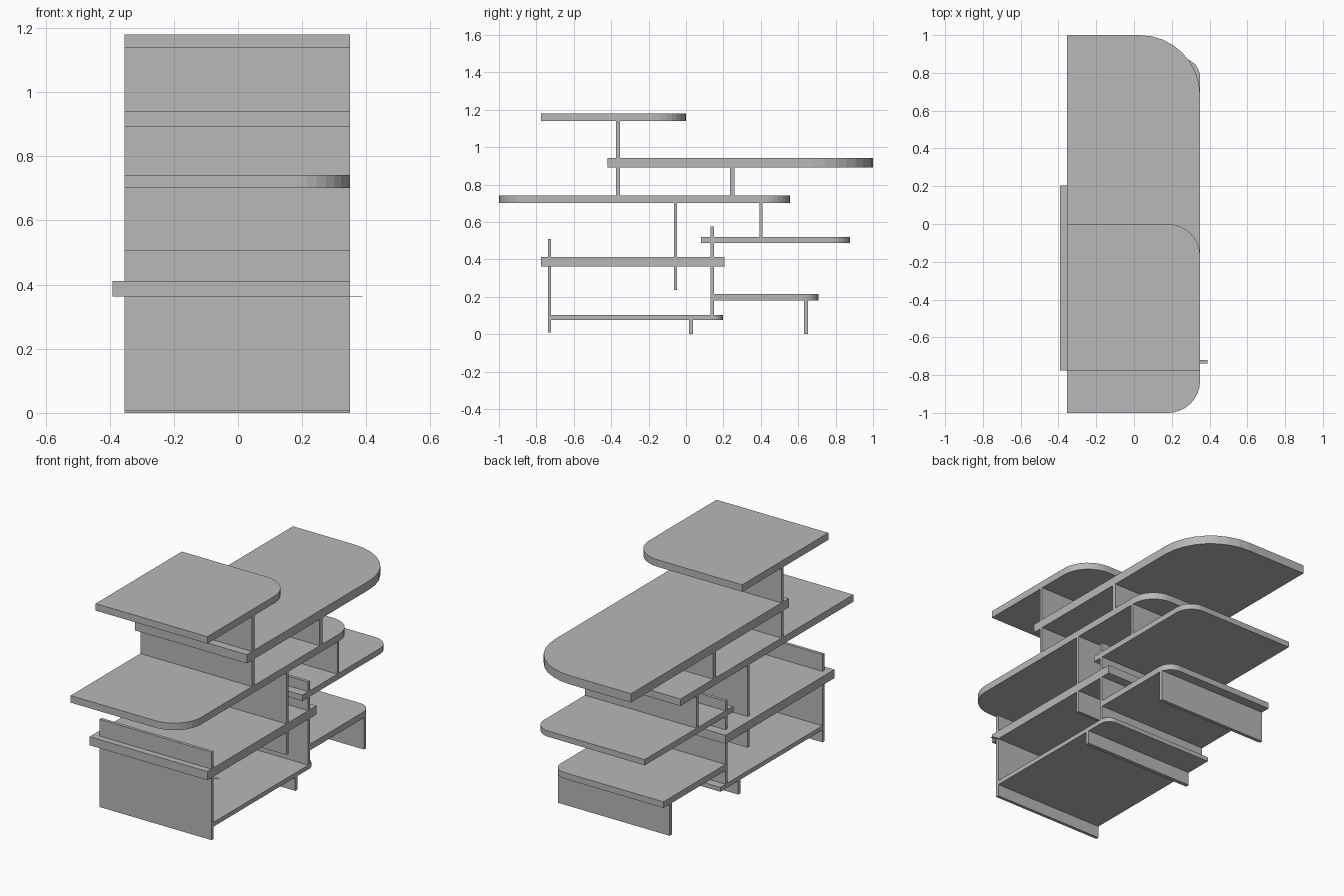
import bpy, bmesh, math

cube = bpy.data.objects.get("Cube")
if cube:
    bpy.data.objects.remove(cube, do_unlink=True)

grey = bpy.data.materials.new("plain_grey")
grey.use_nodes = True
colour = (0.48, 0.48, 0.48, 1)
grey.diffuse_color = colour
grey.node_tree.nodes["Principled BSDF"].inputs["Base Color"].default_value = colour

LEFT, RIGHT = -0.354, 0.35


def slab(name, y0, y1, z0, z1, back=0, front=0, x0=LEFT, x1=RIGHT, steps=8):
    """Flat board whose +x corners may be rounded at the front and back ends."""
    outline = [(x0, y0)]
    for radius, side, y, start in ((front, 1, y0, -90), (back, -1, y1, 0)):
        if radius:
            for i in range(steps + 1):
                a = math.radians(start + 90 * i / steps)
                outline.append((x1 - radius + radius * math.cos(a),
                                y + side * radius + radius * math.sin(a)))
        else:
            outline.append((x1, y))
    outline.append((x0, y1))

    bm = bmesh.new()
    base = bm.faces.new([bm.verts.new((x, y, z0)) for x, y in outline])
    new = bmesh.ops.extrude_face_region(bm, geom=[base])["geom"]
    top = [v for v in new if isinstance(v, bmesh.types.BMVert)]
    bmesh.ops.translate(bm, verts=top, vec=(0, 0, z1 - z0))
    bmesh.ops.recalc_face_normals(bm, faces=bm.faces)
    mesh = bpy.data.meshes.new(name)
    bm.to_mesh(mesh)
    bm.free()
    mesh.materials.append(grey)
    obj = bpy.data.objects.new(name, mesh)
    bpy.context.collection.objects.link(obj)
    return obj


# Shelves, from the top down
slab("top_shelf", -0.775, 0.0, 1.14, 1.18, back=0.17)
slab("upper_long_shelf", -0.42, 1.0, 0.892, 0.942, back=0.32)
slab("middle_long_shelf", -1.0, 0.555, 0.702, 0.742, back=0.14, front=0.17)
slab("back_shelf", 0.08, 0.877, 0.487, 0.52, back=0.1)
slab("square_shelf", -0.775, 0.205, 0.363, 0.412, x0=-0.392)
slab("low_back_shelf", 0.14, 0.708, 0.18, 0.215, back=0.08)
slab("bottom_shelf", -0.73, 0.197, 0.077, 0.102, back=0.055)

# Upright dividers and feet: centre y, thickness, bottom, top
uprights = {
    "front_panel": (-0.73, 0.018, 0.008, 0.508),
    "bottom_foot": (0.026, 0.022, 0.0, 0.077),
    "back_foot": (0.642, 0.02, 0.0, 0.18),
    "low_divider": (0.141, 0.018, 0.102, 0.575),
    "hanging_divider": (-0.056, 0.017, 0.235, 0.702),
    "back_divider": (0.402, 0.016, 0.52, 0.702),
    "upper_divider": (0.248, 0.025, 0.742, 0.892),
    "tall_divider": (-0.363, 0.02, 0.742, 1.14),
}
for name, (y, thick, z0, z1) in uprights.items():
    slab(name, y - thick / 2, y + thick / 2, z0, z1)

# Thin tab at the side of the front panel
slab("side_tab", -0.739, -0.721, 0.363, 0.364, x0=RIGHT, x1=0.388)
